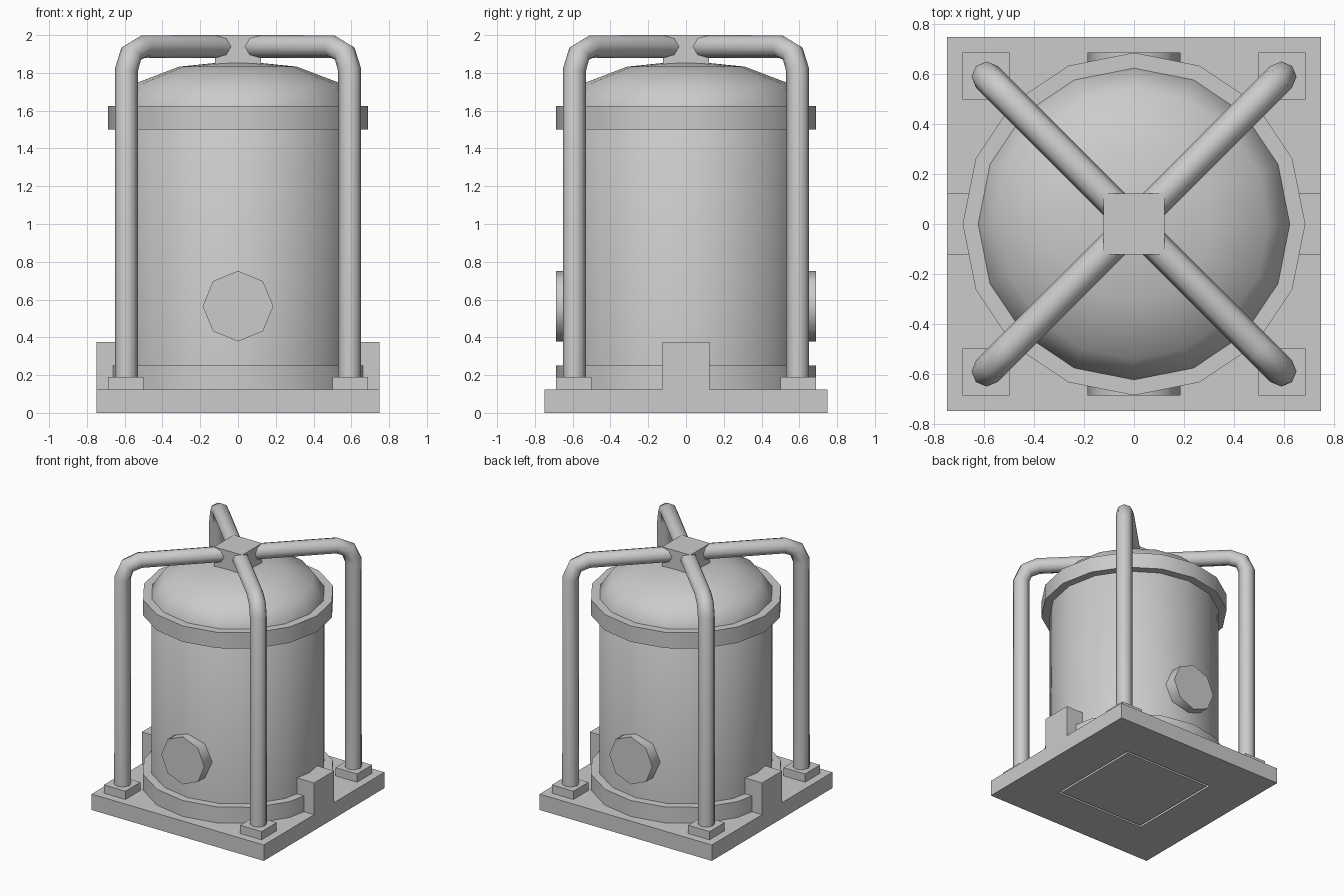
import bpy, bmesh
from math import sin, cos, pi, radians

if "Cube" in bpy.data.objects:
    bpy.data.objects.remove(bpy.data.objects["Cube"])


def finish(name, bm, smooth=None):
    bmesh.ops.recalc_face_normals(bm, faces=bm.faces)
    me = bpy.data.meshes.new(name)
    bm.to_mesh(me)
    bm.free()
    ob = bpy.data.objects.new(name, me)
    bpy.context.collection.objects.link(ob)
    if smooth:
        bpy.ops.object.select_all(action='DESELECT')
        ob.select_set(True)
        bpy.context.view_layer.objects.active = ob
        bpy.ops.object.shade_smooth_by_angle(angle=radians(smooth))
    return ob


def box_bm(lo, hi):
    bm = bmesh.new()
    bmesh.ops.create_cube(bm, size=1)
    for v in bm.verts:
        v.co = [(a + b) / 2 + c * (b - a) for a, b, c in zip(lo, hi, v.co)]
    return bm


def lathe(name, profile, sides=16, smooth=35):
    # Spin an (r, z) profile around the z axis
    bm = bmesh.new()
    rings = []
    for r, z in profile:
        if r == 0:
            rings.append([bm.verts.new((0, 0, z))] * sides)
        else:
            rings.append([bm.verts.new((r * cos(2 * pi * i / sides), r * sin(2 * pi * i / sides), z))
                          for i in range(sides)])
    for a, b in zip(rings, rings[1:]):
        for i in range(sides):
            j = (i + 1) % sides
            bm.faces.new(list(dict.fromkeys((a[i], a[j], b[j], b[i]))))
    for ring, (r, z) in ((rings[0], profile[0]), (rings[-1], profile[-1])):
        if r:
            bm.faces.new(ring)
    return finish(name, bm, smooth)


# Base plate with a thin square groove underneath
bm = box_bm((-.75, -.75, 0), (.75, .75, .125))
bm.faces.ensure_lookup_table()
bottom = min(bm.faces, key=lambda f: f.calc_center_median().z)
bmesh.ops.inset_region(bm, faces=[bottom], thickness=.5)
groove = bmesh.ops.inset_region(bm, faces=[bottom], thickness=.025)['faces']
ext = bmesh.ops.extrude_face_region(bm, geom=groove)
bmesh.ops.translate(bm, vec=(0, 0, .04),
                    verts=[g for g in ext['geom'] if isinstance(g, bmesh.types.BMVert)])
bmesh.ops.delete(bm, geom=groove, context='FACES_ONLY')
finish("base_plate", bm)

# Tank with a flattened dome, and its two bands
dome = [(.625 * cos(radians(a)), 1.625 + .24 * sin(radians(a))) for a in (30, 60)]
lathe("tank", [(.625, .125), (.625, 1.625)] + dome + [(0, 1.865)])
lathe("lower_band", [(.687, .12), (.687, .25)])
lathe("upper_band", [(.687, 1.5), (.687, 1.625)])

# Hub block on top
finish("top_hub", box_bm((-.123, -.123, 1.82), (.123, .123, 2)))

# Port covers front and back
for side, s in (("front", -1), ("back", 1)):
    cover = lathe(side + "_port_cover", [(.187, 0), (.187, .15)], 8, 50)
    cover.location = (0, s * .537, .565)
    cover.rotation_euler.x = -s * pi / 2

# Side brackets
for side, s in (("left", -1), ("right", 1)):
    x0, x1 = sorted((s * .55, s * .75))
    finish(side + "_bracket", box_bm((x0, -.125, .12), (x1, .125, .375)))

# Corner pads and bent octagonal pipes
path = [(.591, .15), (.591, 1.815), (.565, 1.903), (.502, 1.939), (.05, 1.939)]
for sx in (-1, 1):
    for sy in (-1, 1):
        name = ("front" if sy < 0 else "back") + ("_left" if sx < 0 else "_right")
        lo, hi = zip(sorted((sx * .5, sx * .687)), sorted((sy * .5, sy * .687)))
        finish(name + "_pad", box_bm((*lo, .12), (*hi, .19)))
        cu = bpy.data.curves.new(name + "_pipe", 'CURVE')
        cu.dimensions = '3D'
        cu.bevel_depth = .061
        cu.bevel_resolution = 2
        sp = cu.splines.new('POLY')
        sp.points.add(len(path) - 1)
        for p, (d, z) in zip(sp.points, path):
            p.co = (sx * d, sy * d, z, 1)
        sp.use_smooth = True
        bpy.context.collection.objects.link(bpy.data.objects.new(name + "_pipe", cu))
